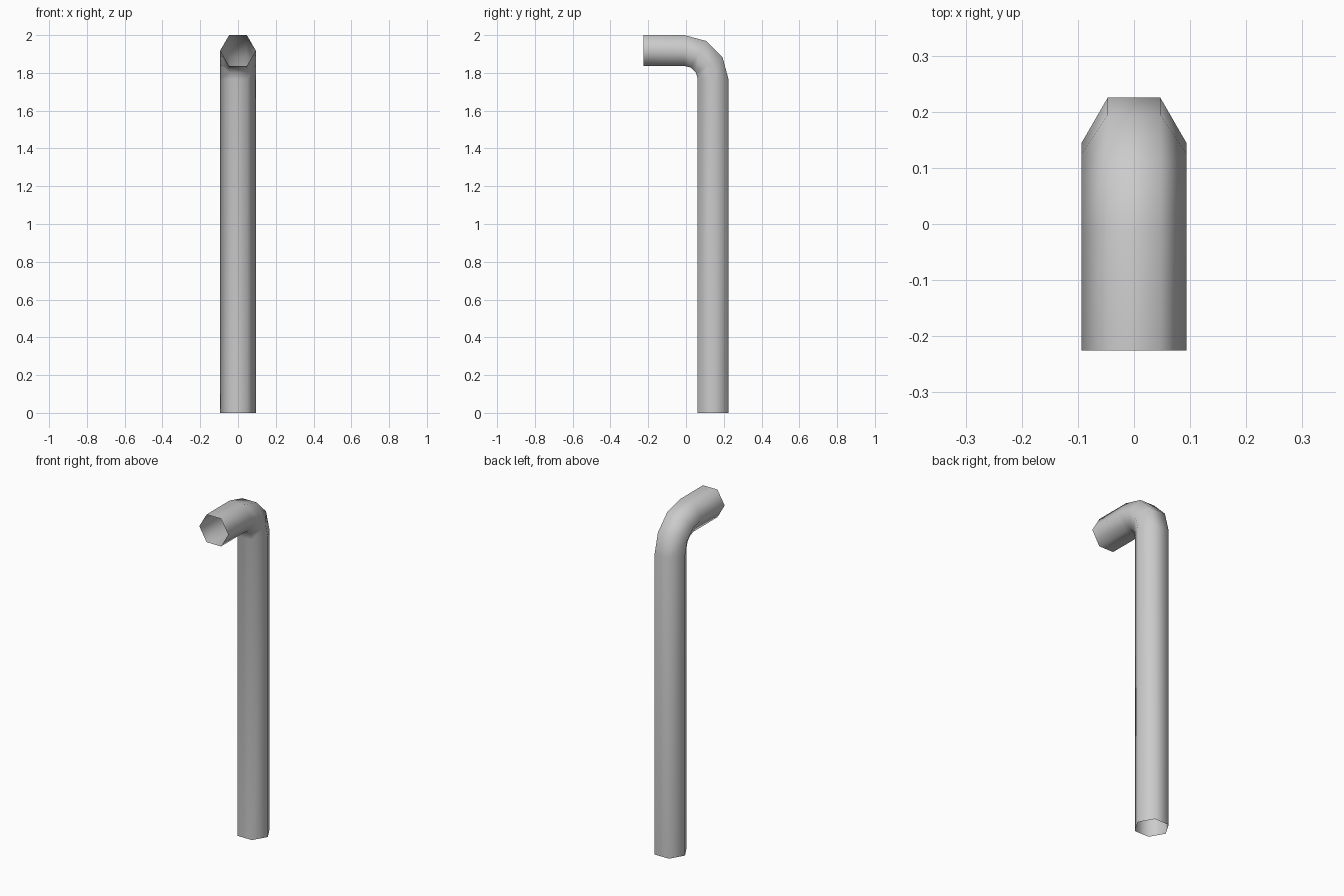
import bpy, bmesh
from math import cos, sin, pi, radians

if "Cube" in bpy.data.objects:
    bpy.data.objects.remove(bpy.data.objects["Cube"])

R = 0.094                    # hexagon corner radius
AP = R * sin(pi / 3)         # distance to flats
BEND = 0.153                 # centreline bend radius
CY, CZ = 0.225 - AP - BEND, 2.0 - AP - BEND   # bend centre

# Path stations: (y, z, direction angle of the outer side)
stations = [(CY + BEND, 0.0, 0.0)]
for deg in (0, 30, 60, 90):
    a = radians(deg)
    stations.append((CY + BEND * cos(a), CZ + BEND * sin(a), a))
stations.append((-0.225, CZ + BEND, pi / 2))

# Open-ended hexagonal bent pipe
bm = bmesh.new()
rings = []
for y, z, a in stations:
    ring = []
    for i in range(6):
        t = i * pi / 3
        out = R * sin(t)
        ring.append(bm.verts.new((R * cos(t), y + out * cos(a), z + out * sin(a))))
    rings.append(ring)
for lo, hi in zip(rings, rings[1:]):
    for i in range(6):
        j = (i + 1) % 6
        f = bm.faces.new((lo[i], lo[j], hi[j], hi[i]))
        f.smooth = True
bm.normal_update()
# Make sure faces point outward
f = next(f for f in bm.faces if f.calc_center_median().z < 1.2 and f.normal.y > 0.9 or
         f.calc_center_median().z < 1.2 and f.normal.y < -0.9)
if f.normal.y * (f.calc_center_median().y - (CY + BEND)) < 0:
    bmesh.ops.reverse_faces(bm, faces=bm.faces[:])

mesh = bpy.data.meshes.new("bent_pipe")
bm.to_mesh(mesh)
bm.free()
pipe = bpy.data.objects.new("bent_pipe", mesh)
bpy.context.collection.objects.link(pipe)
